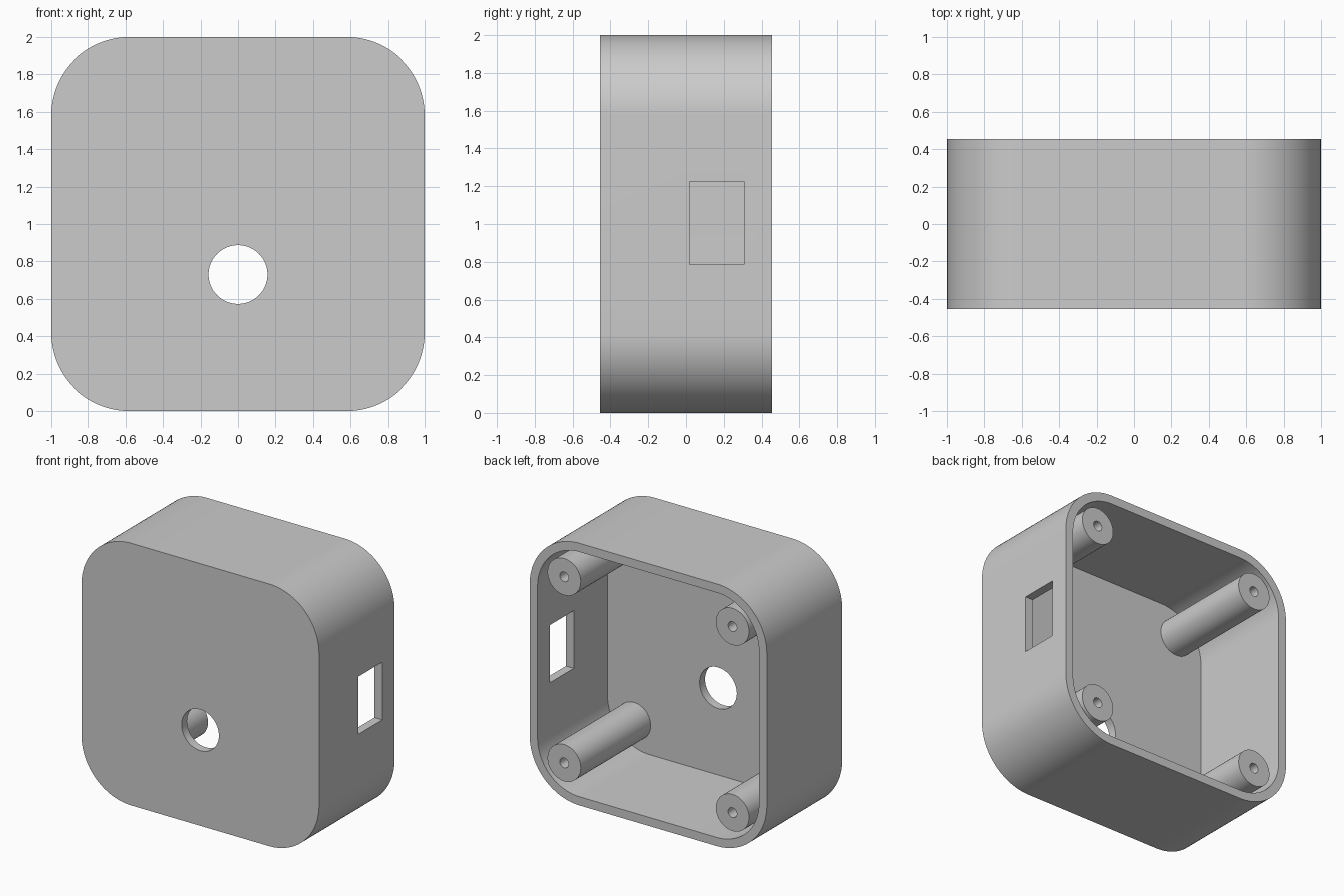
import bpy, bmesh, math
from mathutils import Matrix

if "Cube" in bpy.data.objects:
    bpy.data.objects.remove(bpy.data.objects["Cube"])

HALF, DEPTH, WALL, RADIUS = 1.0, 0.454, 0.066, 0.42
FLOOR = -DEPTH + WALL

grey = bpy.data.materials.new("plain grey")
grey.diffuse_color = (0.6, 0.6, 0.6, 1)
grey.use_nodes = True
grey.node_tree.nodes["Principled BSDF"].inputs["Base Color"].default_value = grey.diffuse_color


def finish(name, bm):
    bmesh.ops.recalc_face_normals(bm, faces=bm.faces)
    mesh = bpy.data.meshes.new(name)
    bm.to_mesh(mesh)
    bm.free()
    mesh.materials.append(grey)
    obj = bpy.data.objects.new(name, mesh)
    bpy.context.collection.objects.link(obj)
    return obj


def select(obj):
    bpy.ops.object.select_all(action='DESELECT')
    obj.select_set(True)
    bpy.context.view_layer.objects.active = obj


def rounded_block(name, half, radius, y0, y1, steps=24):
    """Rounded square in x-z, extruded along y."""
    bm = bmesh.new()
    c = half - radius
    verts = []
    for q, (sx, sz) in enumerate([(1, 1), (-1, 1), (-1, -1), (1, -1)]):
        for i in range(steps + 1):
            a = math.pi / 2 * (q + i / steps)
            verts.append(bm.verts.new((sx * c + radius * math.cos(a), y0,
                                       1 + sz * c + radius * math.sin(a))))
    face = bm.faces.new(verts)
    ext = bmesh.ops.extrude_face_region(bm, geom=[face])["geom"]
    bmesh.ops.translate(bm, vec=(0, y1 - y0, 0),
                        verts=[g for g in ext if isinstance(g, bmesh.types.BMVert)])
    return finish(name, bm)


def cut(target, cutter):
    cutter.hide_render = True
    mod = target.modifiers.new("cut", 'BOOLEAN')
    mod.operation, mod.solver, mod.object = 'DIFFERENCE', 'EXACT', cutter
    select(target)
    bpy.ops.object.modifier_apply(modifier=mod.name)
    bpy.data.objects.remove(cutter, do_unlink=True)


# Hollow housing, open at the back
housing = rounded_block("housing", HALF, RADIUS, -DEPTH, DEPTH)
cut(housing, rounded_block("cavity_cutter", HALF - WALL, RADIUS - WALL, FLOOR, DEPTH + 0.2))

# Round hole in the front
bm = bmesh.new()
bmesh.ops.create_cone(bm, cap_ends=True, segments=64, radius1=0.157, radius2=0.157, depth=0.3,
                      matrix=Matrix.Translation((0, -DEPTH, 0.73)) @ Matrix.Rotation(math.pi / 2, 4, 'X'))
cut(housing, finish("hole_cutter", bm))

# Rectangular port in the right wall
bm = bmesh.new()
bmesh.ops.create_cube(bm, size=1, matrix=Matrix.Translation((HALF, 0.163, 1.005))
                      @ Matrix.Diagonal((0.3, 0.29, 0.44, 1)))
cut(housing, finish("port_cutter", bm))

# Four bored screw posts standing on the floor
parts = [housing]
for sx, side in ((-1, "left"), (1, "right")):
    for sz, level in ((-1, "lower"), (1, "upper")):
        bm = bmesh.new()
        x, z = sx * 0.71, 1 + sz * 0.71
        ring = [bm.verts.new((x + r, y, z)) for r, y in
                ((0.037, FLOOR), (0.037, DEPTH), (0.14, DEPTH), (0.14, FLOOR))]
        edges = [bm.edges.new((ring[i], ring[(i + 1) % 4])) for i in range(4)]
        bmesh.ops.spin(bm, geom=ring + edges, cent=(x, 0, z), axis=(0, 1, 0),
                       angle=2 * math.pi, steps=48, use_merge=True)
        bmesh.ops.remove_doubles(bm, verts=bm.verts, dist=1e-5)
        parts.append(finish(f"{level}_{side}_screw_post", bm))

for obj in parts:
    select(obj)
    bpy.ops.object.shade_smooth_by_angle(angle=math.radians(30))
